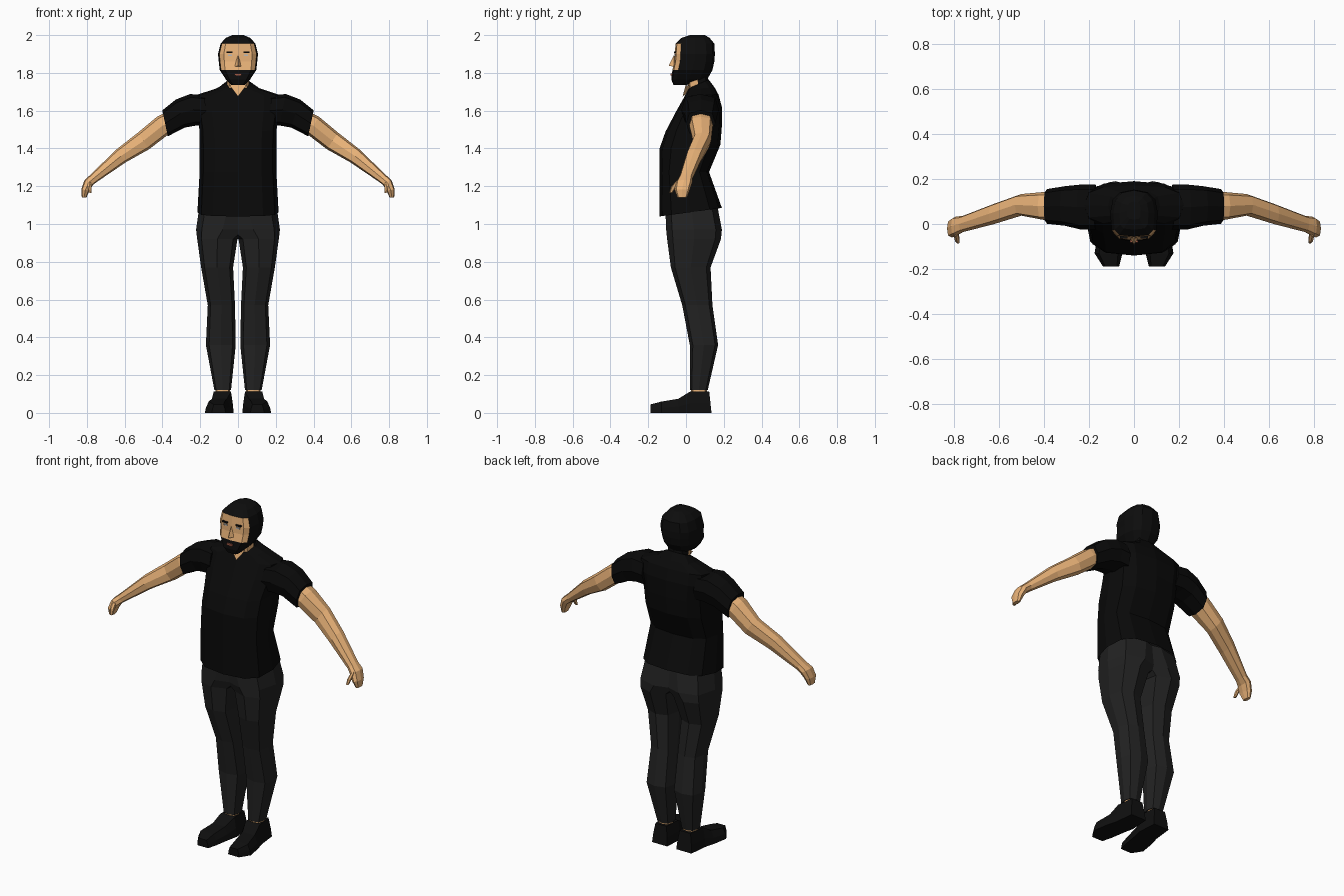
import bpy, bmesh
from math import sin, cos, pi, radians
from mathutils import Vector as V

if "Cube" in bpy.data.objects:
    bpy.data.objects.remove(bpy.data.objects["Cube"])


def material(name, rgb):
    m = bpy.data.materials.new(name)
    m.diffuse_color = (*rgb, 1)
    m.use_nodes = True
    m.node_tree.nodes["Principled BSDF"].inputs["Base Color"].default_value = m.diffuse_color
    return m


SKIN = material("skin", (0.82, 0.45, 0.19))
BLACK = material("black_cloth", (0.003, 0.003, 0.003))
HAIR = material("hair", (0.004, 0.004, 0.004))
GREY = material("dark_grey_cloth", (0.016, 0.016, 0.016))
SHOE = material("shoe_black", (0.005, 0.005, 0.005))
LIP = material("lip", (0.35, 0.1, 0.06))
EYE = material("eye", (0.5, 0.5, 0.5))


def section(c, u, v, n, front=0.7, back=0.7):
    """Squared-off ellipse; u and v are half-axis vectors."""
    pts = []
    for i in range(n):
        x, y = cos(2 * pi * i / n), sin(2 * pi * i / n)
        e = front if y < 0 else back
        x = abs(x) ** e * (1 if x > 0 else -1)
        y = abs(y) ** e * (1 if y > 0 else -1)
        pts.append(V(c) + V(u) * x + V(v) * y)
    return pts


def level(zf, zb, x0, x1, yf, yb, n, front=0.7, back=0.7):
    """Horizontal section whose front and back heights may differ."""
    return section(((x0 + x1) / 2, (yf + yb) / 2, (zf + zb) / 2), ((x1 - x0) / 2, 0, 0),
                   (0, (yb - yf) / 2, (zb - zf) / 2), n, front, back)


def limb(x, y, z, deg, hy, hv, n=8):
    """Section across an arm, leaning by deg."""
    a = radians(deg)
    return section((x, y, z), (0, hy, 0), (hv * sin(a), 0, hv * cos(a)), n)


def finish(name, bm, mat, mirror):
    bmesh.ops.recalc_face_normals(bm, faces=bm.faces)
    me = bpy.data.meshes.new(name)
    bm.to_mesh(me)
    bm.free()
    ob = bpy.data.objects.new(name, me)
    bpy.context.collection.objects.link(ob)
    me.materials.append(mat)
    if mirror:
        ob.modifiers.new("mirror", 'MIRROR')
    return ob


def loft(name, rings, mat, mirror=False, caps=(True, True), halve=False):
    bm = bmesh.new()
    rows = [[bm.verts.new(p) for p in r] for r in rings]
    n = len(rows[0])
    for a, b in zip(rows, rows[1:]):
        for i in range(n):
            j = (i + 1) % n
            bm.faces.new((a[i], a[j], b[j], b[i]))
    for cap, row in zip(caps, (rows[0], rows[-1])):
        if cap:
            bm.faces.new(row)
    bmesh.ops.recalc_face_normals(bm, faces=bm.faces)
    if halve:
        bmesh.ops.bisect_plane(bm, geom=bm.verts[:] + bm.edges[:] + bm.faces[:],
                               plane_co=(0, 0, 0), plane_no=(1, 0, 0), clear_inner=True)
    return finish(name, bm, mat, mirror)


def hull(name, pts, mat, mirror=False):
    bm = bmesh.new()
    for p in pts:
        bm.verts.new(p)
    bmesh.ops.convex_hull(bm, input=bm.verts[:])
    return finish(name, bm, mat, mirror)


def box(name, c, s, mat, mirror=False):
    hull(name, [(c[0] + i * s[0] / 2, c[1] + j * s[1] / 2, c[2] + k * s[2] / 2)
                for i in (-1, 1) for j in (-1, 1) for k in (-1, 1)], mat, mirror)


# shirt body: front z, back z, half width, front y, back y
shirt = [(1.04, 1.085, .215, -.14, .19), (1.275, 1.275, .203, -.14, .122),
         (1.40, 1.42, .203, -.14, .182), (1.49, 1.52, .205, -.108, .19),
         (1.60, 1.62, .222, -.05, .19), (1.68, 1.685, .222, -.005, .172),
         (1.71, 1.725, .115, .01, .15), (1.72, 1.765, .066, .018, .12)]
loft("shirt_body", [level(a, b, -w, w, f, k, 12) for a, b, w, f, k in shirt],
     BLACK, caps=(False, True))

# short sleeves
loft("sleeve", [limb(*r) for r in (
    (.17, .075, 1.60, 5, .10, .08), (.235, .075, 1.605, 12, .10, .085),
    (.305, .08, 1.585, 18, .088, .078), (.386, .078, 1.533, 12, .077, .07))], BLACK, True)

# bare arms running into the hands
loft("arm_and_hand", [limb(*r) for r in (
    (.34, .08, 1.55, 30, .06, .055), (.40, .08, 1.52, 30, .062, .056),
    (.50, .085, 1.44, 33, .048, .053), (.62, .045, 1.36, 36, .045, .042),
    (.76, 0, 1.245, 42, .036, .026), (.79, -.01, 1.22, 60, .043, .026),
    (.808, -.02, 1.18, 80, .04, .022), (.815, -.02, 1.14, 85, .025, .012))], SKIN, True)
loft("thumb", [limb(*r, 6) for r in (
    (.79, -.035, 1.225, 60, .02, .014), (.785, -.066, 1.195, 80, .014, .011),
    (.781, -.08, 1.165, 85, .008, .007))], SKIN, True)

# trousers: height, inner x, outer x, front y, back y
legs = [(1.10, -.1, .203, -.11, .165), (.97, -.06, .222, -.105, .19),
        (.92, .003, .216, -.10, .185), (.77, .026, .195, -.08, .13),
        (.57, .016, .16, -.02, .14), (.36, .012, .17, .02, .17),
        (.12, .037, .125, .02, .115)]
loft("trousers", [level(z, z, *r, 8) for z, *r in legs], GREY, True,
     caps=(False, True), halve=True)
loft("ankle", [level(z, z, .043, .12, .027, .11, 8) for z in (.09, .14)], SKIN, True)


# shoes: y, centre x, half width, height, half width of the top
def shoe_ring(y, x, w, h, t):
    return [V((x + a, y - (.012 if y > .1 else 0) * b / h, b)) for a, b in (
        (-w, 0), (w, 0), (w * .92, h * .45), (t, h), (-t, h), (-w * .92, h * .45))]


loft("shoe", [shoe_ring(*r) for r in (
    (.135, .08, .05, .112, .036), (.02, .083, .06, .112, .046),
    (-.04, .098, .062, .075, .04), (-.13, .113, .062, .06, .042),
    (-.188, .102, .036, .045, .026))], SHOE, True)

# neck, with hair on the nape, and the skin in the open collar
neck = loft("neck", [level(z, z, -w, w, f, b, 8) for z, w, f, b in (
    (1.66, .06, .02, .12), (1.81, .058, .0, .115))], SKIN)
neck.data.materials.append(HAIR)
for p in neck.data.polygons:
    p.material_index = int(p.center.y > .06)
hull("open_collar_skin", [(-.045, -.002, 1.735), (.045, -.002, 1.735),
                          (0, -.018, 1.675), (0, .06, 1.73)], SKIN)

# head: hair and beard frame the skin-coloured face
head = loft("head", [level(z, z, -w, w, f, b, 12, .5, .8) for z, w, f, b in (
    (1.735, .035, -.066, .0), (1.765, .064, -.078, .112), (1.815, .097, -.072, .14),
    (1.86, .102, -.062, .15), (1.90, .106, -.06, .153), (1.955, .092, -.055, .15),
    (1.985, .065, -.025, .125), (2.0, .03, .02, .10))], HAIR)
head.data.materials.append(SKIN)
for p in head.data.polygons:
    p.material_index = int(p.center.y < -.02 and 1.82 < p.center.z < 1.95)

# facial features
hull("nose", [(0, -.064, 1.895), (-.019, -.062, 1.832), (.019, -.062, 1.832),
              (0, -.092, 1.838), (0, -.05, 1.85)], SKIN)
box("eyebrow", (.045, -.058, 1.909), (.034, .012, .008), HAIR, True)
box("eye", (.042, -.058, 1.893), (.022, .008, .008), EYE, True)
box("lips", (0, -.076, 1.792), (.036, .012, .012), LIP)
